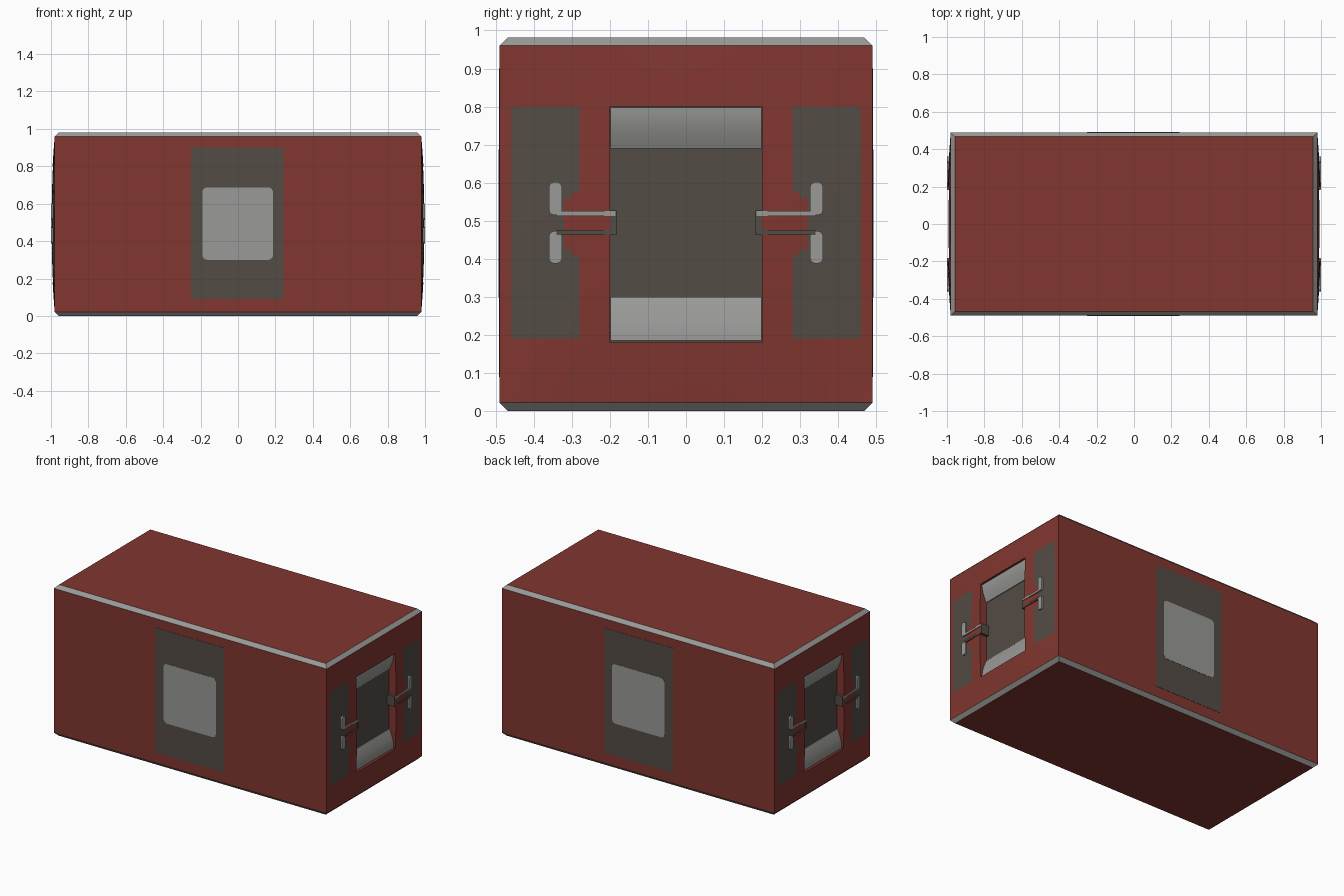
import bpy, bmesh, math

if "Cube" in bpy.data.objects:
    bpy.data.objects.remove(bpy.data.objects["Cube"])

def material(name, rgb):
    m = bpy.data.materials.new(name)
    m.diffuse_color = (*rgb, 1)
    m.use_nodes = True
    m.node_tree.nodes["Principled BSDF"].inputs["Base Color"].default_value = m.diffuse_color
    return m

RED = material("dark_red_paint", (0.22, 0.037, 0.029))
GREY = material("light_grey_metal", (0.32, 0.32, 0.31))
DARK = material("dark_brown_grey", (0.088, 0.072, 0.059))

def finish(bm, name, mats, smooth=None):
    me = bpy.data.meshes.new(name)
    bm.to_mesh(me)
    bm.free()
    ob = bpy.data.objects.new(name, me)
    bpy.context.collection.objects.link(ob)
    for m in mats:
        me.materials.append(m)
    if smooth:
        bpy.context.view_layer.objects.active = ob
        ob.select_set(True)
        bpy.ops.object.shade_smooth_by_angle(angle=math.radians(smooth))
        ob.select_set(False)
    return ob

def box(name, x, y, z, mat, round_axis=None, radius=0.0):
    """Box from ranges; edges along round_axis can be rounded."""
    bm = bmesh.new()
    bmesh.ops.create_cube(bm, size=1)
    for v in bm.verts:
        v.co = [(r[0] + r[1]) / 2 + c * abs(r[1] - r[0]) for r, c in zip((x, y, z), v.co)]
    if round_axis is not None:
        es = [e for e in bm.edges
              if abs((e.verts[0].co - e.verts[1].co).normalized()[round_axis]) > 0.9]
        bmesh.ops.bevel(bm, geom=es, offset=radius, segments=4, profile=0.5, affect='EDGES')
    return finish(bm, name, [mat])

# Main body: lofted rings, grey chamfers along the horizontal edges, open ends
bm = bmesh.new()
rings = []
for z, inset in ((0, 0.022), (0.022, 0), (0.96, 0), (0.982, 0.022)):
    rings.append([bm.verts.new((sx * (0.98 - inset), sy * (0.49 - inset), z))
                  for sx, sy in ((-1, -1), (1, -1), (1, 1), (-1, 1))])
for k in range(3):
    for i in range(4):
        if k == 1 and i % 2 == 1:
            continue                      # ends are built separately
        j = (i + 1) % 4
        f = bm.faces.new((rings[k][i], rings[k][j], rings[k + 1][j], rings[k + 1][i]))
        f.material_index = 0 if k == 1 else 1
bm.faces.new(rings[0][::-1])
bm.faces.new(rings[3])
finish(bm, "container_body", [RED, GREY])

# Bulged ends with painted side panels and a recessed door opening
half = [0.2, 0.24, 0.28, 0.3, 0.32, 0.36, 0.41, 0.46, 0.49]
YS = [-v for v in reversed(half)] + [-0.1, 0, 0.1] + half
YS.sort()
ZS = [0.022, 0.06, 0.12, 0.18, 0.19, 0.25, 0.3, 0.36, 0.41, 0.425, 0.455, 0.475, 0.5, 0.51,
      0.53, 0.56, 0.575, 0.63, 0.69, 0.75, 0.8, 0.85, 0.9, 0.96]

def bulge(y, z):
    return 0.98 + 0.02 * (1 - (y / 0.49) ** 2) * (1 - ((z - 0.491) / 0.469) ** 2)

def end_colour(y, z):
    y = abs(y)
    if not (0.28 < y < 0.46 and 0.19 < z < 0.8):
        return 0
    notch = 0.41 < z < 0.575 and y < (0.32 if 0.425 < z < 0.56 else 0.3)
    return 0 if notch else 1

def end_wall(s, side):
    bm = bmesh.new()
    g = [[bm.verts.new((s * bulge(y, z), y, z)) for y in YS] for z in ZS]
    for i in range(len(ZS) - 1):
        for j in range(len(YS) - 1):
            y, z = (YS[j] + YS[j + 1]) / 2, (ZS[i] + ZS[i + 1]) / 2
            if abs(y) < 0.2 and 0.18 < z < 0.8:
                continue
            f = bm.faces.new((g[i][j], g[i][j + 1], g[i + 1][j + 1], g[i + 1][j]))
            if s < 0:
                f.normal_flip()
            f.material_index = end_colour(y, z)
    bmesh.ops.delete(bm, geom=[v for v in bm.verts if not v.link_faces], context='VERTS')
    # red walls running into the opening
    rim = [e for e in bm.edges if e.is_boundary
           and all(abs(v.co.y) < 0.21 and 0.1 < v.co.z < 0.85 for v in e.verts)]
    new = bmesh.ops.extrude_edge_only(bm, edges=rim)["geom"]
    for v in new:
        if isinstance(v, bmesh.types.BMVert):
            v.co.x = s * 0.94
    for f in new:
        if isinstance(f, bmesh.types.BMFace):
            f.material_index = 0
    bmesh.ops.recalc_face_normals(bm, faces=bm.faces)
    if sum(f.normal.x * f.calc_area() for f in bm.faces) * s < 0:
        bmesh.ops.reverse_faces(bm, faces=bm.faces)
    finish(bm, side + "_end_wall", [RED, DARK], 30)

def door_pad(s, name, z_out, z_in):
    """Curved grey strip between the opening edge and the door panel."""
    bm = bmesh.new()
    n = 6
    pts = [(0.942, z_out)]
    for i in range(n + 1):
        t = i / n
        pts.append((0.95 + 0.03 * math.cos(t * math.pi / 2), z_out + (z_in - z_out) * t))
    pts.append((0.942, z_in))
    f = bm.faces.new([bm.verts.new((s * x, -0.199, z)) for x, z in pts])
    ext = bmesh.ops.extrude_face_region(bm, geom=[f])["geom"]
    for v in ext:
        if isinstance(v, bmesh.types.BMVert):
            v.co.y = 0.199
    bmesh.ops.recalc_face_normals(bm, faces=bm.faces)
    finish(bm, name, [GREY], 30)

for s, side in ((-1, "left"), (1, "right")):
    end_wall(s, side)
    # Door panel and pads inside the opening
    box(side + "_door_panel", (s * 0.93, s * 0.945), (-0.2, 0.2), (0.18, 0.8), DARK)
    door_pad(s, side + "_upper_door_pad", 0.797, 0.69)
    door_pad(s, side + "_lower_door_pad", 0.185, 0.3)
    # Door latches: two thin arms, a hinge block and two rounded handles
    for t, part in ((-1, "front"), (1, "back")):
        tag = f"{side}_{part}_latch_"
        box(tag + "hinge", (s * 0.945, s * 0.998), (t * 0.182, t * 0.2), (0.463, 0.527), DARK)
        for lo, lvl, col in ((0.463, "lower", DARK), (0.513, "upper", GREY)):
            box(tag + lvl + "_arm", (s * 0.984, s * 1.0), (t * 0.185, t * 0.34),
                (lo, lo + 0.013), col)
        for lo, hi, lvl in ((0.388, 0.473, "lower"), (0.515, 0.602, "upper")):
            box(tag + lvl + "_handle", (s * 0.982, s * 1.0), (t * 0.326, t * 0.36),
                (lo, hi), GREY, 0, 0.014)

# Painted panel and rounded window on the long sides
for t, part in ((-1, "front"), (1, "back")):
    box(part + "_side_panel", (-0.25, 0.243), (t * 0.488, t * 0.4915), (0.09, 0.9), DARK)
    box(part + "_side_window", (-0.19, 0.187), (t * 0.489, t * 0.493), (0.3, 0.687),
        GREY, 1, 0.025)
